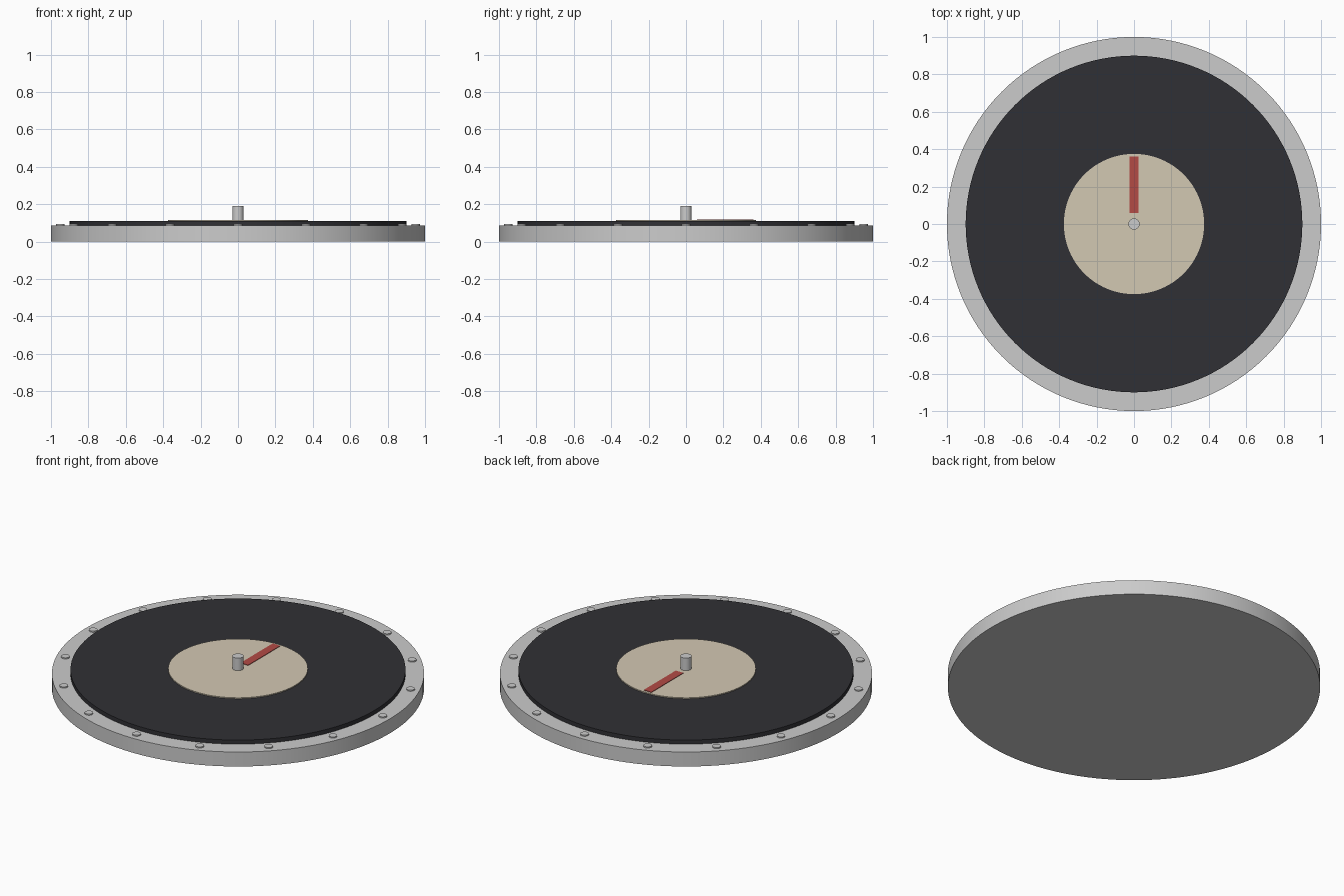
import bpy
from math import cos, sin, radians, tau

if "Cube" in bpy.data.objects:
    bpy.data.objects.remove(bpy.data.objects["Cube"])


def material(name, rgb):
    mat = bpy.data.materials.new(name)
    mat.diffuse_color = (*rgb, 1)
    mat.use_nodes = True
    mat.node_tree.nodes["Principled BSDF"].inputs["Base Color"].default_value = mat.diffuse_color
    return mat


def disc(name, radius, z0, z1, sides=96, x=0, y=0, mat=None):
    bpy.ops.mesh.primitive_cylinder_add(vertices=sides, radius=radius, depth=z1 - z0,
                                        location=(x, y, (z0 + z1) / 2))
    ob = bpy.context.object
    ob.name = name
    bpy.ops.object.shade_smooth_by_angle(angle=radians(30))
    if mat:
        ob.data.materials.append(mat)
    return ob


rubber = material("dark_rubber", (0.03, 0.03, 0.035))
paper = material("cream_paper", (0.65, 0.58, 0.45))
red = material("red_marker", (0.45, 0.07, 0.06))

# Metal platter, mat, centre label and spindle
disc("platter", 1.0, 0, 0.086, 128)
disc("mat", 0.9, 0.086, 0.11, 128, mat=rubber)
disc("label", 0.375, 0.11, 0.116, 96, mat=paper)
disc("spindle", 0.03, 0.11, 0.19, 32)

# Red position marker on the label
bpy.ops.mesh.primitive_cube_add(size=1, location=(0, 0.21, 0.115))
marker = bpy.context.object
marker.name = "position_marker"
marker.scale = (0.05, 0.3, 0.008)
bpy.ops.object.transform_apply(location=False, rotation=False, scale=True)
marker.data.materials.append(red)

# Ring of studs around the rim
STUDS = 16
for i in range(STUDS):
    a = tau * i / STUDS
    disc(f"rim_stud_{i + 1:02d}", 0.023, 0.082, 0.093, 16, 0.95 * cos(a), 0.95 * sin(a))
